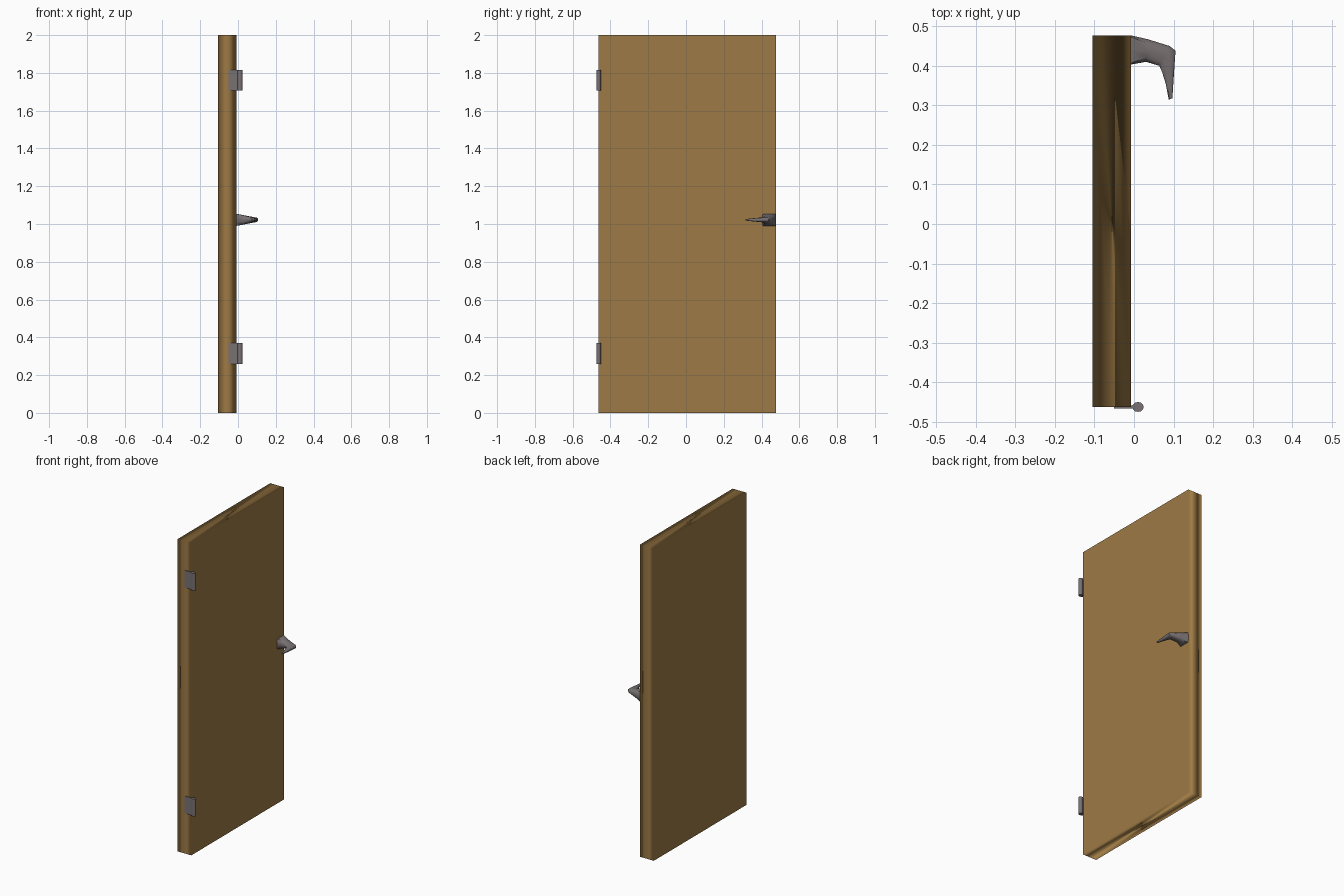
import bpy, bmesh, math

if "Cube" in bpy.data.objects:
    bpy.data.objects.remove(bpy.data.objects["Cube"])

def material(name, rgb):
    m = bpy.data.materials.new(name)
    m.diffuse_color = (*rgb, 1)
    m.use_nodes = True
    m.node_tree.nodes["Principled BSDF"].inputs["Base Color"].default_value = m.diffuse_color
    return m

wood = material("brown_wood", (0.34, 0.195, 0.058))
metal = material("grey_metal", (0.19, 0.165, 0.17))

def loft(name, rings, mat):
    """Closed solid skinned through rings of equal point count."""
    bm = bmesh.new()
    vs = [[bm.verts.new(p) for p in r] for r in rings]
    n = len(rings[0])
    for a, b in zip(vs, vs[1:]):
        for i in range(n):
            j = (i + 1) % n
            bm.faces.new((a[i], a[j], b[j], b[i]))
    bm.faces.new(vs[0])
    bm.faces.new(vs[-1])
    bmesh.ops.recalc_face_normals(bm, faces=bm.faces)
    me = bpy.data.meshes.new(name)
    bm.to_mesh(me)
    bm.free()
    me.materials.append(mat)
    ob = bpy.data.objects.new(name, me)
    bpy.context.collection.objects.link(ob)
    return ob

def smooth(ob, angle=None):
    bpy.ops.object.select_all(action='DESELECT')
    ob.select_set(True)
    bpy.context.view_layer.objects.active = ob
    if angle:
        bpy.ops.object.shade_smooth_by_angle(angle=math.radians(angle))
    else:
        bpy.ops.object.shade_smooth()

def rect(x, y0, y1, z0, z1):
    return [(x, y0, z0), (x, y1, z0), (x, y1, z1), (x, y0, z1)]

# door slab with a middle edge loop, softly shaded across its rim
door = loft("door_panel", [rect(x, -0.463, 0.476, 0, 2) for x in (-0.105, -0.056, -0.007)], wood)
smooth(door)
wn = door.modifiers.new("area_normals", 'WEIGHTED_NORMAL')
wn.weight = 100

# hinges: flat leaf on the door edge and a round pin
for label, z0, z1 in (("lower", 0.26, 0.37), ("upper", 1.706, 1.816)):
    loft(label + "_hinge_leaf",
         [rect(x, -0.467, -0.459, z0, z1) for x in (-0.051, 0.006)], metal)
    circle = [(0.01 + 0.0145 * math.cos(k * math.pi / 6),
               -0.4625 + 0.0125 * math.sin(k * math.pi / 6)) for k in range(12)]
    pin = loft(label + "_hinge_pin", [[(x, y, z) for x, y in circle] for z in (z0, z1)], metal)
    smooth(pin, 40)

# curved lever handle: outer point, inner point, half height of each section
sections = [((-0.008, 0.477), (-0.008, 0.403), 0.032),
            ((0.035, 0.467), (0.030, 0.410), 0.024),
            ((0.090, 0.450), (0.064, 0.400), 0.014),
            ((0.105, 0.438), (0.071, 0.384), 0.012),
            ((0.101, 0.380), (0.080, 0.355), 0.009),
            ((0.097, 0.318), (0.088, 0.314), 0.004)]
rings = []
for k, ((ox, oy), (ix, iy), h) in enumerate(sections):
    c = 0.9 if k == 0 else 0.62    # squarer at the base, rounder along the lever
    shape = [(1, .45), (c, 1), (0, 1), (-c, 1), (-1, .45),
             (-1, -.45), (-c, -1), (0, -1), (c, -1), (1, -.45)]
    rings.append([((ox + ix) / 2 + u * (ox - ix) / 2,
                   (oy + iy) / 2 + u * (oy - iy) / 2,
                   1.022 + v * h) for u, v in shape])
handle = loft("lever_handle", rings, metal)
smooth(handle, 50)
